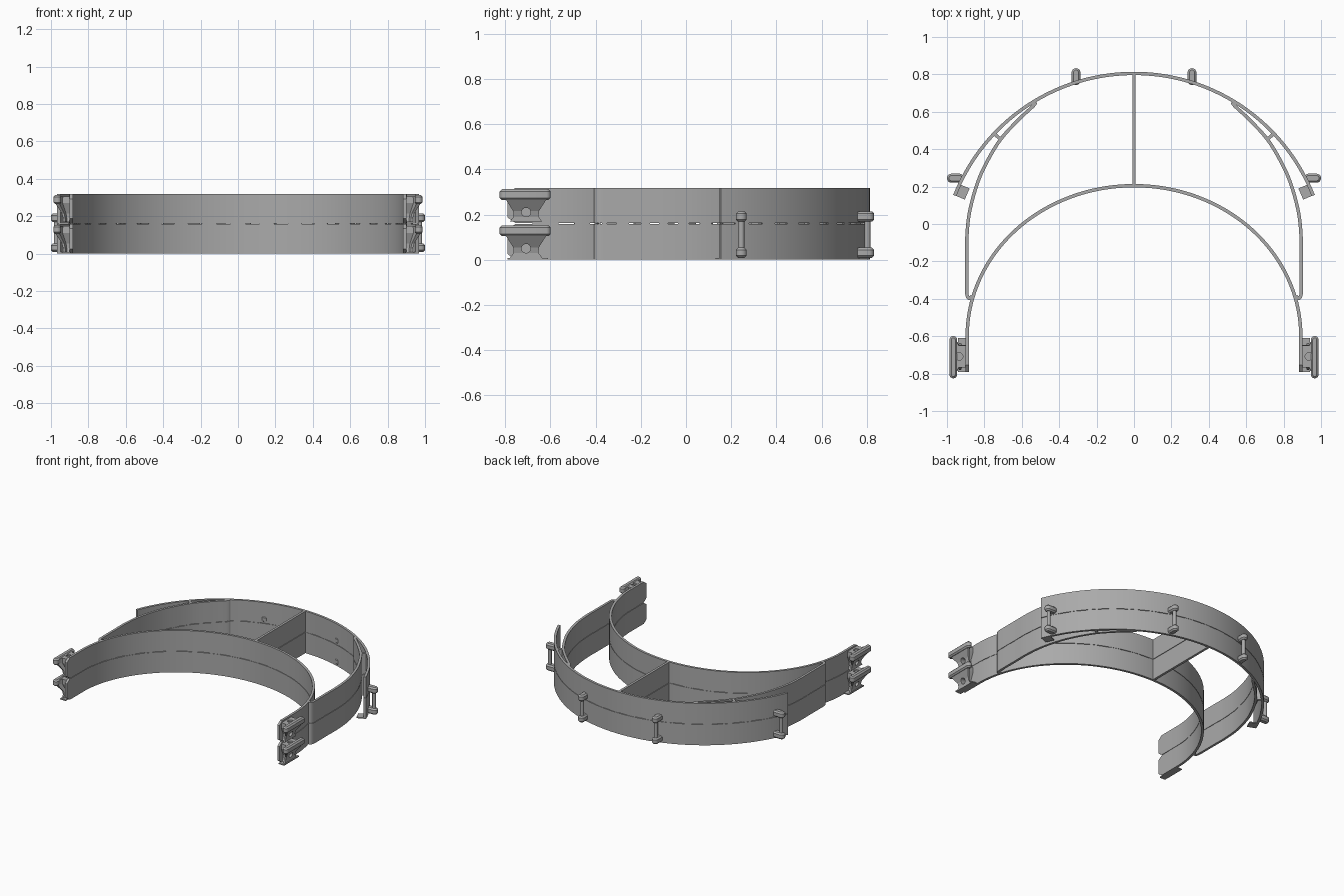
import bpy, bmesh, math
from mathutils import Vector

if "Cube" in bpy.data.objects:
    bpy.data.objects.remove(bpy.data.objects["Cube"], do_unlink=True)

grey = bpy.data.materials.new("plain grey plastic")
grey.use_nodes = True
colour = (0.4, 0.4, 0.4, 1)
grey.diffuse_color = colour
grey.node_tree.nodes["Principled BSDF"].inputs["Base Color"].default_value = colour

THICK = 0.018
TIERS = [(0.0, 0.158), (0.162, 0.318)]
LEVELS = [0.0, 0.16]


def finish(name, bm, smooth=True):
    bmesh.ops.recalc_face_normals(bm, faces=bm.faces)
    mesh = bpy.data.meshes.new(name)
    bm.to_mesh(mesh)
    bm.free()
    mesh.materials.append(grey)
    ob = bpy.data.objects.new(name, mesh)
    bpy.context.collection.objects.link(ob)
    if smooth:
        bpy.ops.object.select_all(action="DESELECT")
        ob.select_set(True)
        bpy.context.view_layer.objects.active = ob
        bpy.ops.object.shade_smooth_by_angle(angle=math.radians(35))
    return ob


def loft(bm, rings, closed=False):
    """Skin matching rings of points and cap both ends."""
    rows = [[bm.verts.new(p) for p in ring] for ring in rings]
    n = len(rows[0])
    for a, b in zip(rows, rows[1:]):
        for i in range(n):
            j = (i + 1) % n
            bm.faces.new((a[i], a[j], b[j], b[i]))
    bm.faces.new(rows[0][::-1])
    bm.faces.new(rows[-1])


def ribbon(name, path, z0, z1, thick=THICK, nip=0):
    """Upright strip following a plan path, corners optionally nipped at the ends."""
    pts = [Vector(p) for p in path]
    rings = []
    for i, p in enumerate(pts):
        d = (pts[min(i + 1, len(pts) - 1)] - pts[max(i - 1, 0)]).normalized()
        s = Vector((-d.y, d.x)) * thick / 2
        c = nip if i in (0, len(pts) - 1) else 0
        a, b = p + s, p - s
        rings.append([(*a, z0 + c), (*b, z0 + c), (*b, z1 - c), (*a, z1 - c)])
    bm = bmesh.new()
    loft(bm, rings)
    return finish(name, bm)


def spline(ctrl, steps=6):
    """Smooth path through control points."""
    c = [Vector(p) for p in ctrl]
    c = [2 * c[0] - c[1]] + c + [2 * c[-1] - c[-2]]
    out = []
    for a, b, d, e in zip(c, c[1:], c[2:], c[3:]):
        for k in range(steps):
            t = k / steps
            out.append(0.5 * (2 * b + (d - a) * t + (2 * a - 5 * b + 4 * d - e) * t * t
                              + (3 * b - a - 3 * d + e) * t ** 3))
    return out + [c[-2]]


def flip(path):
    return [(-p[0], p[1]) for p in path]


def capsule(bm, cx, cy, lx, ly, z0, z1, edge=0.01):
    """Round-ended slab with softened top and bottom rims."""
    def outline(inset, z):
        r = min(lx, ly) / 2
        ring = []
        for k in range(24):
            a = 2 * math.pi * (k + 0.5) / 24
            u, v = math.cos(a), math.sin(a)
            ring.append((cx + math.copysign(lx / 2 - r, u) + u * (r - inset),
                         cy + math.copysign(ly / 2 - r, v) + v * (r - inset), z))
        return ring
    loft(bm, [outline(edge, z0), outline(0, z0 + edge), outline(0, z1 - edge), outline(edge, z1)])


# Path of the inner forehead band: straight temples joined by a half ellipse
inner = [(0.892, -0.79), (0.892, -0.755), (0.892, -0.68)]
inner += [(0.892 * math.cos(math.pi * k / 72), -0.6 + 0.805 * math.sin(math.pi * k / 72)) for k in range(73)]
inner += flip(inner[2::-1])

# Path of the outer visor arc
ARC_Y, ARC_R = -0.225, 1.03
reach = math.radians(68.5)
outer = []
for k in range(73):
    a = reach * (1 - k / 36)
    outer.append((ARC_R * math.sin(a), ARC_Y + ARC_R * math.cos(a)))

# Path of the side spring that links both bands
side = spline([(0.525, 0.652), (0.54, 0.63), (0.62, 0.555), (0.715, 0.45), (0.79, 0.325),
               (0.84, 0.21), (0.88, 0.06), (0.894, -0.08), (0.894, -0.2), (0.894, -0.35),
               (0.891, -0.385), (0.88, -0.398), (0.866, -0.385)])

link = [(0.712, 0.452), (0.752, 0.487)]

# Two stacked tiers of every strip
for label, (z0, z1) in zip(("lower", "upper"), TIERS):
    ribbon(label + "_forehead_band", inner, z0, z1, nip=0.025)
    ribbon(label + "_visor_arc", outer, z0, z1)
    ribbon(label + "_centre_rib", [(0, 0.205), (0, 0.805)], z0, z1)
    for tag, f in (("left", list), ("right", flip)):
        ribbon(f"{label}_{tag}_side_spring", f(side), z0, z1)
        ribbon(f"{label}_{tag}_link_rib", f(link), z0, z1)

# Short break-away bridges between the tiers
for name, path in (("forehead", inner), ("visor", outer), ("left_spring", side), ("right_spring", flip(side))):
    for i in range(2, len(path) - 3, 4):
        ribbon(name + "_bridge", path[i:i + 3], TIERS[0][1], TIERS[1][0], THICK * 0.7)

# Visor pegs: two round-ended lugs joined by an upright rod
for tag, x, y, lx, ly, rx, ry in (
        ("left_back", 0.31, 0.788, 0.048, 0.09, 0.31, 0.803),
        ("right_back", -0.31, 0.788, 0.048, 0.09, -0.31, 0.803),
        ("left_side", 0.955, 0.245, 0.09, 0.048, 0.972, 0.245),
        ("right_side", -0.955, 0.245, 0.09, 0.048, -0.972, 0.245)):
    bm = bmesh.new()
    for z in LEVELS:
        capsule(bm, x, y, lx, ly, z + 0.008, z + 0.054)
    capsule(bm, rx, ry, 0.026, 0.026, 0.04, 0.18, 0.002)
    finish(tag + "_peg", bm)


# Temple clip: bar over a tapered bracket with a cross hole and a top hole
def cutter(name, loc, axis):
    bm = bmesh.new()
    bmesh.ops.create_cone(bm, cap_ends=True, segments=24, radius1=0.02, radius2=0.02, depth=0.3)
    ob = finish(name, bm)
    ob.location = loc
    if axis == "X":
        ob.rotation_euler.y = math.pi / 2
    ob.hide_render = True
    ob.hide_viewport = True
    return ob


MID = -0.708
half = [(0.893, 0.06), (0.938, 0.06), (0.956, 0.092), (0.978, 0.092)]
plan = [(x, MID + h) for x, h in half] + [(x, MID - h) for x, h in half[::-1]]


def shrunk(z, kx, ky):
    return [(0.893 + (x - 0.893) * kx, MID + (y - MID) * ky, z) for x, y in plan]


def mirrored(bm):
    for v in bm.verts:
        v.co.x *= -1


for label, base in zip(("lower", "upper"), LEVELS):
    for tag, sign in (("left", 1), ("right", -1)):
        bm = bmesh.new()
        loft(bm, [shrunk(base + 0.008, 0.5, 0.78), shrunk(base + 0.03, 0.5, 0.6),
                  shrunk(base + 0.055, 0.58, 0.62), shrunk(base + 0.11, 1, 1),
                  shrunk(base + 0.146, 0.97, 0.98)])
        if sign < 0:
            mirrored(bm)
        bracket = finish(f"{label}_{tag}_clip_bracket", bm, smooth=False)
        holes = [cutter("cross_hole_cutter", (sign * 1.046, MID, base + 0.05), "X"),
                 cutter("top_hole_cutter", (sign * 0.935, MID, base + 0.285), "Z")]
        for h in holes:
            mod = bracket.modifiers.new("hole", "BOOLEAN")
            mod.operation, mod.solver, mod.object = "DIFFERENCE", "EXACT", h

        bm = bmesh.new()
        capsule(bm, 0.966, -0.712, 0.042, 0.226, base + 0.104, base + 0.152, 0.01)
        if sign < 0:
            mirrored(bm)
        finish(f"{label}_{tag}_clip_bar", bm)

# Thin feet under the strip ends
for tag, sign in (("left", 1), ("right", -1)):
    clip_foot = [(sign * 0.918, -0.79), (sign * 0.918, -0.61)]
    ribbon(tag + "_clip_foot", clip_foot, 0, 0.008, 0.046)
    toe = []
    for deg in (68.5, 64.8):
        a = math.radians(deg)
        toe.append((sign * 1.0 * math.sin(a), ARC_Y + 1.0 * math.cos(a)))
    ribbon(tag + "_visor_foot", toe, 0, 0.008, 0.056)
